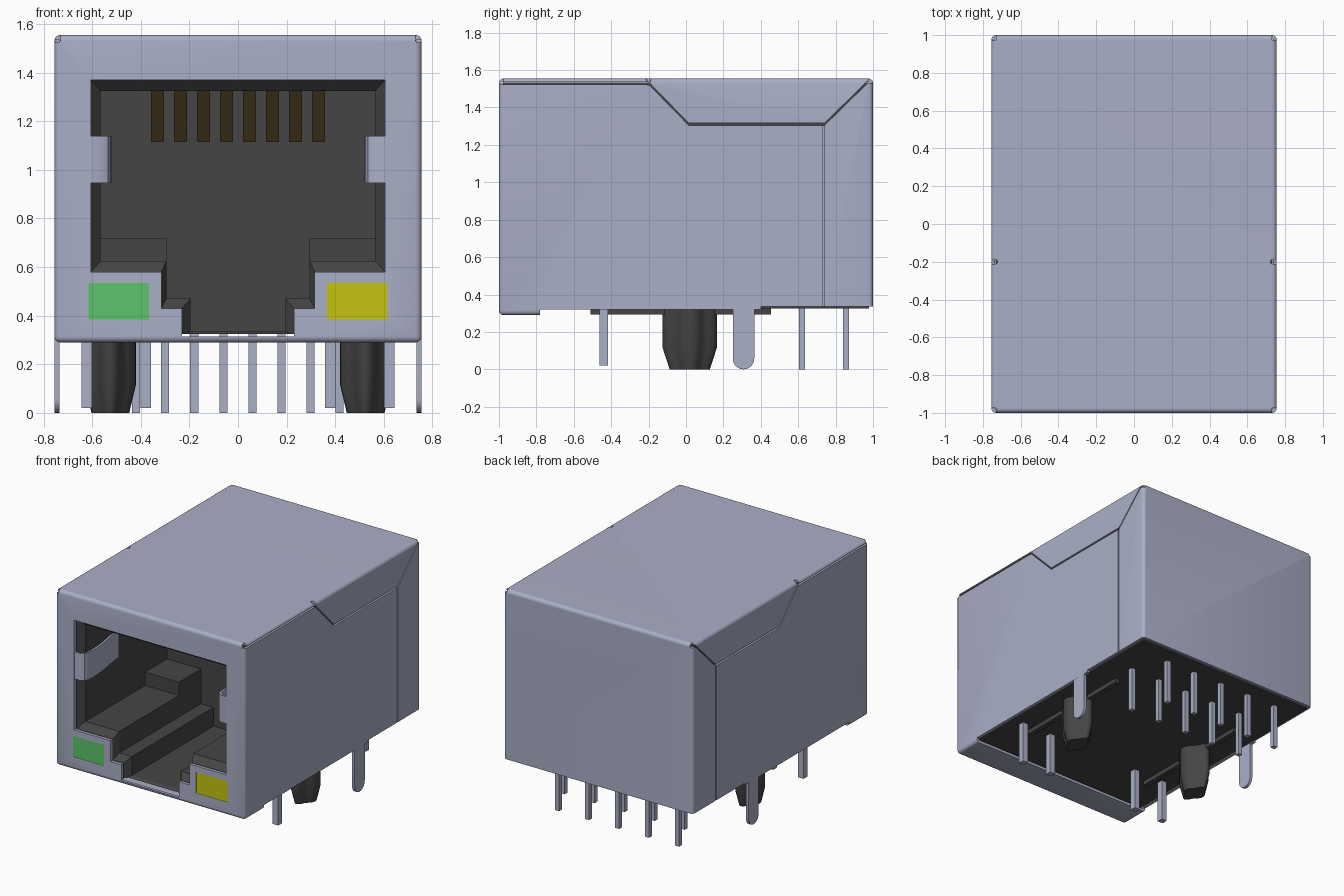
import bpy, bmesh, math
from mathutils import Vector

if "Cube" in bpy.data.objects:
    bpy.data.objects.remove(bpy.data.objects["Cube"], do_unlink=True)


def material(name, hex_code):
    rgb = [int(hex_code[i:i + 2], 16) / 255 for i in (0, 2, 4)]
    lin = [c / 12.92 if c <= 0.04045 else ((c + 0.055) / 1.055) ** 2.4 for c in rgb]
    m = bpy.data.materials.new(name)
    m.use_nodes = True
    m.diffuse_color = (*lin, 1)
    m.node_tree.nodes["Principled BSDF"].inputs["Base Color"].default_value = (*lin, 1)
    return m


METAL = material("shield metal", "AAAFC6")
PLASTIC = material("dark plastic", "454545")
CONTACT = material("contact bronze", "6A5430")
GREEN = material("green lamp", "5DC36A")
YELLOW = material("yellow lamp", "C4C410")


def loft(name, rings, mat=None):
    """Closed solid through rings of 3D points."""
    bm = bmesh.new()
    vs = [[bm.verts.new(p) for p in r] for r in rings]
    n = len(rings[0])
    for a, b in zip(vs, vs[1:]):
        for i in range(n):
            j = (i + 1) % n
            bm.faces.new((a[i], a[j], b[j], b[i]))
    bm.faces.new(vs[0])
    bm.faces.new(vs[-1])
    bmesh.ops.recalc_face_normals(bm, faces=bm.faces)
    me = bpy.data.meshes.new(name)
    bm.to_mesh(me)
    bm.free()
    ob = bpy.data.objects.new(name, me)
    bpy.context.collection.objects.link(ob)
    if mat:
        me.materials.append(mat)
    return ob


def place(p, axis, d):
    return {"x": (d, p[0], p[1]), "y": (p[0], d, p[1]), "z": (p[0], p[1], d)}[axis]


def prism(name, pts, axis, a, b, mat=None):
    return loft(name, [[place(p, axis, d) for p in pts] for d in (a, b)], mat)


def box(name, x, y, z, mat=None):
    return prism(name, [(x[0], y[0]), (x[1], y[0]), (x[1], y[1]), (x[0], y[1])], "z", *z, mat)


def activate(ob):
    bpy.ops.object.select_all(action="DESELECT")
    ob.select_set(True)
    bpy.context.view_layer.objects.active = ob


def apply_mod(ob, mod):
    activate(ob)
    bpy.ops.object.modifier_apply(modifier=mod.name)


def cut(ob, cutter):
    mod = ob.modifiers.new("cut", "BOOLEAN")
    mod.operation, mod.solver, mod.object = "DIFFERENCE", "EXACT", cutter
    apply_mod(ob, mod)
    bpy.data.objects.remove(cutter, do_unlink=True)


def smooth(ob, angle=35):
    activate(ob)
    bpy.ops.object.shade_smooth_by_angle(angle=math.radians(angle))


def mirrored(half):
    return half + [(-x, z) for x, z in reversed(half)]


# Port outlines: at the front plate, and inside past the chamfer
mouth = mirrored([(0.605, 1.37), (0.605, 0.58), (0.315, 0.58),
                  (0.315, 0.43), (0.23, 0.43), (0.23, 0.315)])
throat = mirrored([(0.565, 1.325), (0.565, 0.625), (0.295, 0.625),
                   (0.295, 0.47), (0.195, 0.47), (0.195, 0.335)])

# Metal shield: rounded sheet box, open underneath except for a front lip
shield = box("shield", (-0.755, 0.755), (-1, 1), (0.29, 1.555), METAL)
bev = shield.modifiers.new("round", "BEVEL")
bev.width, bev.segments = 0.024, 4
apply_mod(shield, bev)
cut(shield, box("c", (-0.735, 0.735), (-0.98, 0.98), (0.31, 1.535)))
cut(shield, box("c", (-1, 1), (-0.78, 1.1), (0.2, 0.32)))
cut(shield, box("c", (-1, 1), (0.4, 1.1), (0.2, 0.335)))
cut(shield, prism("c", mouth, "y", -1.1, -0.97))
for s in (-1, 1):
    lamp = sorted((s * 0.367, s * 0.615))
    cut(shield, box("c", lamp, (-1.1, -0.97), (0.385, 0.535)))
    # folded flap seam and rear wrap seam
    seam = [(-1.1, 1.53), (-0.2, 1.53), (0.015, 1.31), (0.74, 1.31), (0.975, 1.54)]
    band = [(y, z + 0.006) for y, z in seam] + [(y, z - 0.006) for y, z in reversed(seam)]
    cut(shield, prism("c", band, "x", s * 0.734, s * 0.8))
    cut(shield, box("c", sorted((s * 0.744, s * 0.8)), (0.73, 0.741), (0.3, 1.308)))
    # corner and flap relief notches
    for y in (-1, 1):
        cut(shield, box("c", sorted((s * 0.73, s * 0.8)), sorted((y * 0.975, y * 1.1)), (1.53, 1.6)))
    ring = [(s * 0.74 + 0.018 * math.cos(k * math.pi / 8),
             -0.2 + 0.014 * math.sin(k * math.pi / 8)) for k in range(16)]
    cut(shield, prism("c", ring, "z", 1.52, 1.6))
smooth(shield)

# Plastic housing with stepped socket
housing = box("housing", (-0.733, 0.733), (-0.978, 0.978), (0.325, 1.533), PLASTIC)
cut(housing, loft("c", [[(x, y, z) for x, z in o] for o, y in
                        ((mouth, -1.0), (mouth, -0.978 + 0.004), (throat, -0.93), (throat, 0.0))]))

# Slanted contacts under the socket ceiling
for i in range(8):
    x = (i - 3.5) * 0.0945
    prism(f"contact_{i + 1}", [(-0.56, 1.33), (-0.35, 1.115), (-0.335, 1.12), (-0.54, 1.33)],
          "x", x - 0.027, x + 0.027, CONTACT)

# Indicator lamps
for name, s, mat in (("green_lamp", -1, GREEN), ("yellow_lamp", 1, YELLOW)):
    box(name, sorted((s * 0.367, s * 0.615)), (-0.998, -0.95), (0.385, 0.535), mat)

for s, side in ((1, "left"), (-1, "right")):
    # Raised rear part of the socket shelf
    box(f"shelf_block_{side}", sorted((s * 0.295, s * 0.57)), (-0.25, 0.01), (0.62, 0.72), PLASTIC)

    # Curved grounding spring in the side of the mouth
    outer = [(0.615, -0.996), (0.56, -0.994), (0.535, -0.98), (0.523, -0.95),
             (0.52, -0.91), (0.526, -0.8), (0.57, -0.52)]
    inner = [(0.585, -0.52), (0.541, -0.8), (0.535, -0.91), (0.538, -0.945),
             (0.546, -0.97), (0.565, -0.98), (0.615, -0.982)]
    spring = prism(f"spring_{side}", [(s * x, y) for x, y in outer + inner],
                   "z", 0.945, 1.14, METAL)
    smooth(spring)

    # Standoff rail under the housing
    box(f"rail_{side}", (s * 0.53 - 0.018, s * 0.53 + 0.018), (-0.51, 0.455), (0.293, 0.33), PLASTIC)

    # Lobed, tapered locating post
    def lobed(scale, z, cx=s * 0.525):
        pts = []
        for k in range(48):
            t = k * math.tau / 48
            r = scale * (0.88 + 0.12 * math.cos(4 * t))
            pts.append((cx + 0.105 * r * math.cos(t), 0.02 + 0.145 * r * math.sin(t), z))
        return pts
    post = loft(f"post_{side}", [lobed(0.74, 0.0), lobed(1, 0.115), lobed(1, 0.33)], PLASTIC)
    smooth(post, 30)

    # Round-ended shield ground tab
    tab = [(0.25, 0.335), (0.25, 0.0575)]
    tab += [(0.3075 - 0.0575 * math.cos(k * math.pi / 12),
             0.0575 - 0.0575 * math.sin(k * math.pi / 12)) for k in range(1, 12)]
    tab += [(0.365, 0.0575), (0.365, 0.335)]
    smooth(prism(f"ground_tab_{side}", tab, "x", s * 0.734, s * 0.7545, METAL))

    # Lamp leads
    for n, x in (("inner", 0.38), ("outer", 0.622)):
        box(f"lamp_lead_{n}_{side}", (s * x - 0.022, s * x + 0.022), (-0.462, -0.418), (0.02, 0.33), METAL)

# Two staggered rows of solder pins
for i in range(10):
    x = 0.537 - 0.1195 * i
    y = (0.62, 0.855)[i % 2]
    box(f"solder_pin_{i + 1}", (x - 0.0165, x + 0.0165), (y - 0.0165, y + 0.0165), (0, 0.33), METAL)
